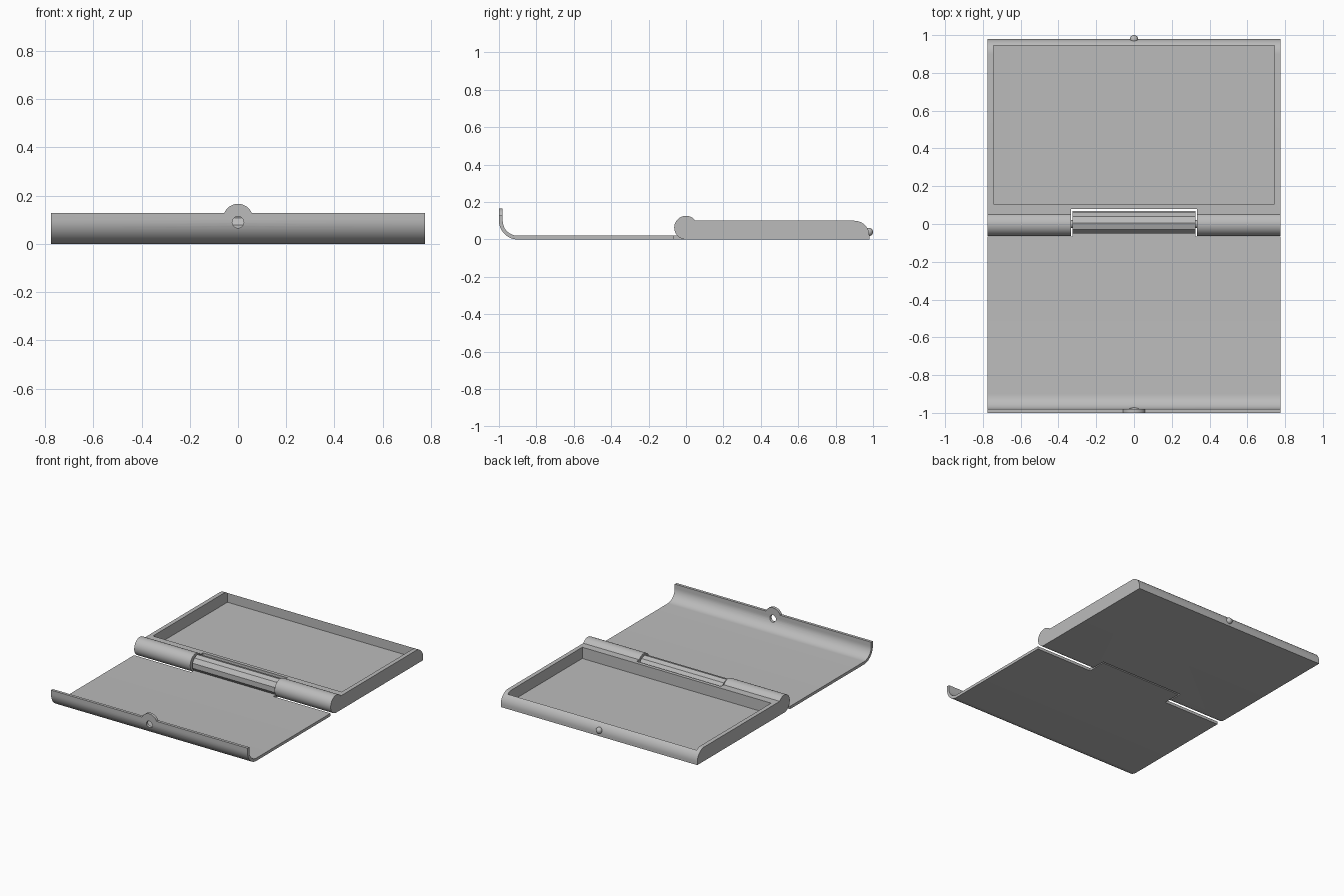
import bpy, bmesh, math
from mathutils import Vector

if "Cube" in bpy.data.objects:
    bpy.data.objects.remove(bpy.data.objects["Cube"], do_unlink=True)

HALF_WIDTH = 0.775
HINGE_HALF = 0.325

grey = bpy.data.materials.new("satin grey")
grey.use_nodes = True
colour = (0.5, 0.5, 0.5, 1)
grey.diffuse_color = colour
grey.node_tree.nodes["Principled BSDF"].inputs["Base Color"].default_value = colour


def arc(cy, cz, r, start, end, n):
    """Points on a circle in the side plane, angles in degrees."""
    angles = [math.radians(start + (end - start) * i / n) for i in range(n + 1)]
    return [(cy + r * math.cos(a), cz + r * math.sin(a)) for a in angles]


def prism(name, outline, axis, low, high):
    """Extrude an outline along x (outline in y, z) or along y (outline in x, z)."""
    place = {"x": lambda p, d: (d, p[0], p[1]), "y": lambda p, d: (p[0], d, p[1])}[axis]
    bm = bmesh.new()
    face = bm.faces.new([bm.verts.new(place(p, low)) for p in outline])
    moved = bmesh.ops.extrude_face_region(bm, geom=[face])["geom"]
    bmesh.ops.translate(bm, verts=[v for v in moved if isinstance(v, bmesh.types.BMVert)],
                        vec=Vector(place((0, 0), high - low)))
    bmesh.ops.recalc_face_normals(bm, faces=bm.faces)
    mesh = bpy.data.meshes.new(name)
    bm.to_mesh(mesh)
    bm.free()
    obj = bpy.data.objects.new(name, mesh)
    bpy.context.collection.objects.link(obj)
    mesh.materials.append(grey)
    return obj


def box_outline(a0, a1, z0, z1):
    return [(a0, z0), (a1, z0), (a1, z1), (a0, z1)]


def cut(obj, cutter):
    mod = obj.modifiers.new("cut", "BOOLEAN")
    mod.operation, mod.solver, mod.object = "DIFFERENCE", "EXACT", cutter
    bpy.context.view_layer.objects.active = obj
    bpy.ops.object.modifier_apply(modifier=mod.name)
    bpy.data.objects.remove(cutter, do_unlink=True)


def smooth(obj, degrees=30):
    bpy.ops.object.select_all(action="DESELECT")
    obj.select_set(True)
    bpy.context.view_layer.objects.active = obj
    bpy.ops.object.shade_smooth_by_angle(angle=math.radians(degrees))


# Tray: hinge barrel in front, flat rim, rounded back edge
profile = arc(0, 0.063, 0.063, 270, 36, 28) + arc(0.9, 0.02, 0.08, 90, 0, 12) + [(0.98, 0)]
tray = prism("tray", profile, "x", -HALF_WIDTH, HALF_WIDTH)
cut(tray, prism("card_pocket", box_outline(0.105, 0.945, 0.02, 0.3), "x", -0.745, 0.745))
cut(tray, prism("hinge_notch", box_outline(-0.1, 0.08, -0.1, 0.3), "x", -0.333, 0.333))
smooth(tray)

# Lid: thin plate that curls up at the front
outer = arc(-0.9, 0.1, 0.1, 270, 180, 12)
inner = arc(-0.9, 0.1, 0.08, 180, 270, 12)
lid = prism("lid", [(-0.065, 0)] + outer + [(-1, 0.128), (-0.98, 0.128)] + inner
            + [(-0.065, 0.02)], "x", -HALF_WIDTH, HALF_WIDTH)
cut(lid, prism("lid_hole", arc(0, 0.09, 0.024, 0, 345, 23), "y", -1.1, -0.95))
smooth(lid)

# Rounded clasp tab standing on the lid edge
tab_top = [(x * 1.0, z) for x, z in arc(0, 0.104, 0.062, 165, 15, 20)]
tab = prism("clasp_tab", tab_top, "y", -1, -0.98)
cut(tab, prism("tab_hole", arc(0, 0.09, 0.024, 0, 345, 23), "y", -1.1, -0.95))
smooth(tab)

# Lid knuckle filling the notch, with its tongue to the plate
knuckle = prism("lid_knuckle", arc(0.005, 0.06, 0.058, 18, 342, 9), "x", -HINGE_HALF, HINGE_HALF)
tongue = prism("lid_tongue", box_outline(-0.07, 0.07, 0, 0.02), "x", -HINGE_HALF, HINGE_HALF)

# Hinge pin across the small side gaps
pin = prism("hinge_pin", arc(0, 0.063, 0.02, 0, 345, 23), "x", -0.36, 0.36)
smooth(pin)

# Clasp knob on the back edge
bpy.ops.mesh.primitive_uv_sphere_add(segments=24, ring_count=12, radius=0.022, location=(0, 0.978, 0.04))
knob = bpy.context.object
knob.name = "clasp_knob"
knob.data.materials.append(grey)
smooth(knob, 60)
